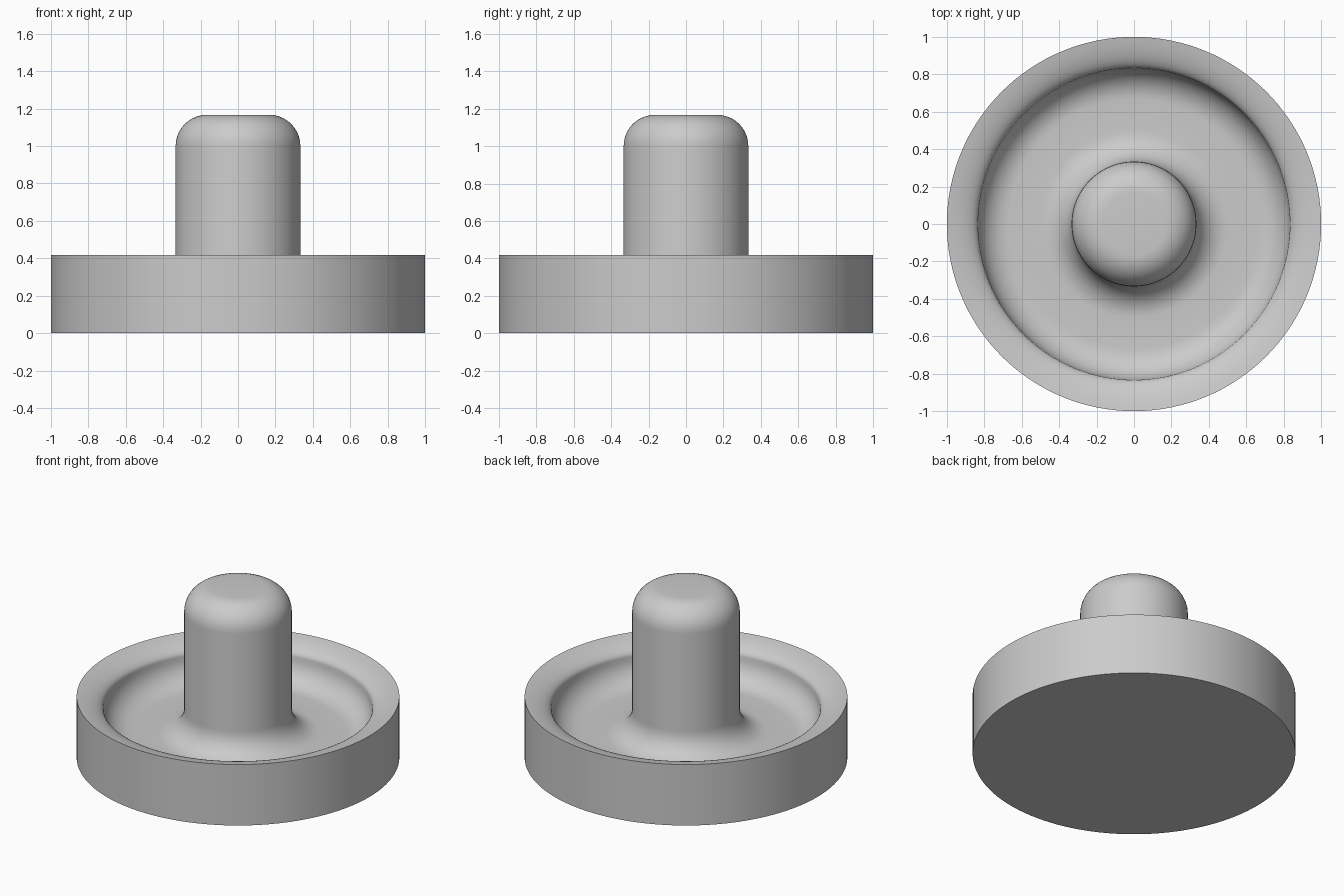
import bpy, bmesh
from math import sin, cos, pi, radians

if "Cube" in bpy.data.objects:
    bpy.data.objects.remove(bpy.data.objects["Cube"])

SEGMENTS = 128
R = 1 / 6          # shared rounding radius
FLOOR = 0.167      # height of the dish floor
RIM = 0.417
TOP = 1.167


def arc(cx, cz, a0, a1, n=10):
    """Points on a circular arc of radius R, angles in degrees."""
    return [(cx + R * cos(radians(a0 + (a1 - a0) * i / n)),
             cz + R * sin(radians(a0 + (a1 - a0) * i / n))) for i in range(n + 1)]


def bezier(p, n=10):
    return [tuple((1 - t) ** 3 * p[0][k] + 3 * t * (1 - t) ** 2 * p[1][k]
                  + 3 * t * t * (1 - t) * p[2][k] + t ** 3 * p[3][k] for k in (0, 1))
            for t in (i / n for i in range(1, n + 1))]


def lathe(name, profile):
    """Revolve (radius, z) points around z and cap both ends."""
    bm = bmesh.new()
    rings = [[bm.verts.new((r * cos(2 * pi * i / SEGMENTS), r * sin(2 * pi * i / SEGMENTS), z))
              for i in range(SEGMENTS)] for r, z in profile]
    for a, b in zip(rings, rings[1:]):
        for i in range(SEGMENTS):
            j = (i + 1) % SEGMENTS
            bm.faces.new((a[i], a[j], b[j], b[i]))
    bm.faces.new(rings[0])
    bm.faces.new(rings[-1])
    bmesh.ops.recalc_face_normals(bm, faces=bm.faces)
    mesh = bpy.data.meshes.new(name)
    bm.to_mesh(mesh)
    bm.free()
    obj = bpy.data.objects.new(name, mesh)
    bpy.context.collection.objects.link(obj)
    bpy.context.view_layer.objects.active = obj
    obj.select_set(True)
    bpy.ops.object.shade_smooth_by_angle(angle=radians(35))
    return obj


# Rounded grip, from its flat top down to the fillet at the floor
profile = arc(R, TOP - R, 90, 0)
profile += arc(3 * R, FLOOR + R, 180, 270)
# Dish floor sweeping up to the wall, then over the rounded rim
profile += arc(4 * R, FLOOR + R, 270, 360)
profile += bezier([(5 * R, FLOOR + R), (5 * R, 0.37), (0.9, 0.402), (1, RIM)])
# Outer wall down to the flat base
profile += [(1, 0)]

lathe("handled_dish", profile)
